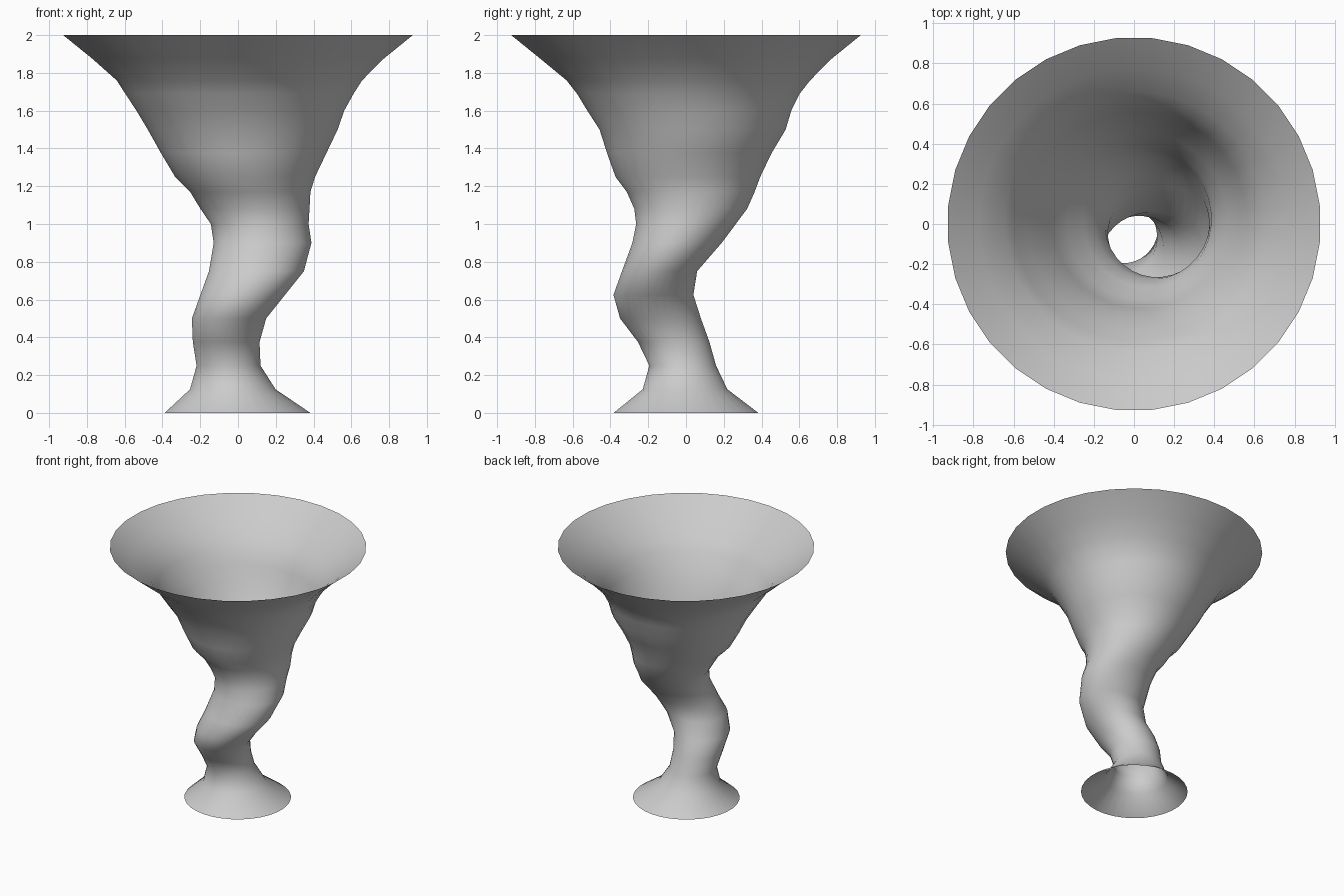
import bpy, bmesh, math

# Ring outlines: height, left x, right x, front y, back y
RINGS = [
    (0.00, -.39, .385, -.385, .385),
    (0.125, -.255, .20, -.23, .22),
    (0.25, -.22, .12, -.195, .16),
    (0.375, -.24, .115, -.255, .125),
    (0.50, -.245, .15, -.35, .08),
    (0.625, -.20, .25, -.385, .04),
    (0.75, -.155, .35, -.34, .06),
    (0.90, -.13, .39, -.285, .19),
    (1.00, -.145, .375, -.265, .265),
    (1.08, -.20, .38, -.275, .325),
    (1.17, -.255, .385, -.315, .365),
    (1.25, -.335, .41, -.375, .395),
    (1.375, -.41, .47, -.42, .455),
    (1.50, -.48, .53, -.46, .53),
    (1.60, -.54, .565, -.525, .56),
    (1.69, -.60, .615, -.58, .605),
    (1.76, -.645, .66, -.635, .66),
    (1.875, -.775, .775, -.775, .775),
    (2.00, -.93, .93, -.93, .93),
]
SIDES = 32

# Twisted open vase, lofted through the offset rings
bm = bmesh.new()
loops = []
for z, x0, x1, y0, y1 in RINGS:
    loop = []
    for i in range(SIDES):
        a = 2 * math.pi * (i + 0.5) / SIDES
        loop.append(bm.verts.new(((x0 + x1) / 2 + (x1 - x0) / 2 * math.cos(a),
                                  (y0 + y1) / 2 + (y1 - y0) / 2 * math.sin(a), z)))
    loops.append(loop)
for low, high in zip(loops, loops[1:]):
    for i in range(SIDES):
        j = (i + 1) % SIDES
        bm.faces.new((low[i], low[j], high[j], high[i]))
for f in bm.faces:
    f.smooth = True

mesh = bpy.data.meshes.new("twisted_vase")
bm.to_mesh(mesh)
bm.free()
vase = bpy.data.objects.new("twisted_vase", mesh)
bpy.context.collection.objects.link(vase)
